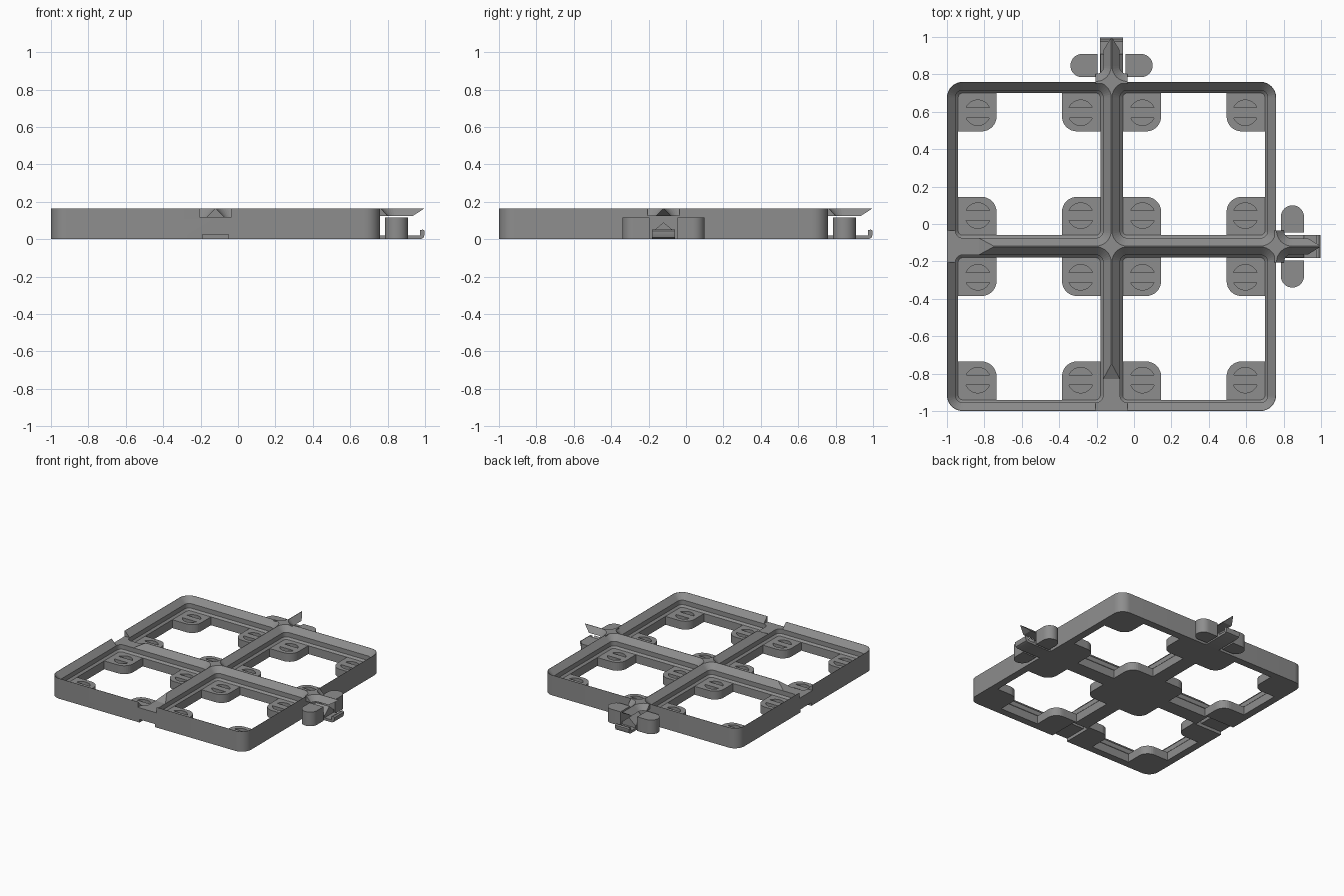
import bpy, bmesh, math
from mathutils import Matrix, Vector

if "Cube" in bpy.data.objects:
    bpy.data.objects.remove(bpy.data.objects["Cube"])

H, HALF, CELL, R = 0.165, 0.88, 0.44, 0.084
ORIGIN = Matrix.Translation((-0.12, -0.12, 0))
ROTS = [ORIGIN, ORIGIN @ Matrix.Rotation(math.pi / 2, 4, 'Z')]

gray = bpy.data.materials.new("medium_gray")
gray.diffuse_color = (0.27, 0.27, 0.27, 1)
gray.use_nodes = True
gray.node_tree.nodes["Principled BSDF"].inputs["Base Color"].default_value = gray.diffuse_color


def rounded(hx, hy, r, n=8):
    """Rounded rectangle outline."""
    pts = []
    for k, (sx, sy) in enumerate([(1, 1), (-1, 1), (-1, -1), (1, -1)]):
        for i in range(n + 1):
            a = math.pi / 2 * (k + i / n)
            pts.append((sx * (hx - r) + r * math.cos(a), sy * (hy - r) + r * math.sin(a)))
    return pts


def loft(bm, rings, m=Matrix()):
    """Closed solid through rings of equal length."""
    vs = [[bm.verts.new(m @ Vector(p)) for p in ring] for ring in rings]
    n = len(vs[0])
    bm.faces.new(vs[0][::-1])
    bm.faces.new(vs[-1])
    for a, b in zip(vs, vs[1:]):
        for i in range(n):
            j = (i + 1) % n
            bm.faces.new((a[i], a[j], b[j], b[i]))


def slab(bm, outline, z0, z1, m=Matrix()):
    loft(bm, [[(x, y, z) for x, y in outline] for z in (z0, z1)], m)


def prism(bm, profile, v0, v1, m=Matrix()):
    """Side profile (x, z) pulled across y."""
    loft(bm, [[(x, v, z) for x, z in profile] for v in (v0, v1)], m)


def box(bm, x0, x1, y0, y1, z0, z1, m=Matrix()):
    slab(bm, [(x0, y0), (x1, y0), (x1, y1), (x0, y1)], z0, z1, m)


def cell(bm, m):
    """Stepped and chamfered bin seat."""
    levels = [(0.068, 0.38), (0.083, 0.395), (0.12, 0.395), (H, 0.438), (H + 0.02, 0.438)]
    loft(bm, [[(x, y, z) for x, y in rounded(h, h, R - CELL + h)] for z, h in levels], m)


def finish(bm, name, helper=False):
    bmesh.ops.recalc_face_normals(bm, faces=bm.faces)
    me = bpy.data.meshes.new(name)
    bm.to_mesh(me)
    bm.free()
    ob = bpy.data.objects.new(name, me)
    bpy.context.collection.objects.link(ob)
    me.materials.append(gray)
    if helper:
        ob.hide_render = True
        ob.hide_set(True)
    return ob


def cut(target, bm, name):
    mod = target.modifiers.new(name, 'BOOLEAN')
    mod.operation, mod.solver = 'DIFFERENCE', 'EXACT'
    mod.object = finish(bm, name, True)


# Base frame
bm = bmesh.new()
slab(bm, rounded(HALF, HALF, R), 0, H, ORIGIN)
frame = finish(bm, "grid_frame")
centres = [ORIGIN @ Matrix.Translation((sx * CELL, sy * CELL, 0)) for sx in (-1, 1) for sy in (-1, 1)]

# Stepped seats
bm = bmesh.new()
for c in centres:
    cell(bm, c)
cut(frame, bm, "seat_cutter")

# Cross-shaped openings that leave a rounded pad in each corner
quarter = [(0.38, 0.175)] + [(0.255 + 0.08 * math.cos(a), 0.255 + 0.08 * math.sin(a))
                             for a in (math.pi * (1.5 - i / 16) for i in range(9))] + [(0.175, 0.38)]
cross = []
for k in range(4):
    q = Matrix.Rotation(k * math.pi / 2, 2)
    cross += [tuple(q @ Vector(p)) for p in quarter]
bm = bmesh.new()
for c in centres:
    slab(bm, cross, -0.02, 0.07, c)
cut(frame, bm, "opening_cutter")

# Round pad recesses split by a bar
bm = bmesh.new()
a0 = math.asin(0.027 / 0.068)
half_disc = [(0.068 * math.cos(a), 0.068 * math.sin(a))
             for a in (a0 + (math.pi - 2 * a0) * i / 14 for i in range(15))]
for c in centres:
    for px in (-0.275, 0.275):
        for py in (-0.275, 0.275):
            for rot in (0, math.pi):
                slab(bm, half_disc, 0.02, 0.08,
                     c @ Matrix.Translation((px, py, 0)) @ Matrix.Rotation(rot, 4, 'Z'))
cut(frame, bm, "recess_cutter")

# Sockets on the left and front edges: tongue pocket above, hook slot below
bm = bmesh.new()
for m in ROTS:
    prism(bm, [(-0.9, 0.12), (-0.71, 0.12), (-0.62, 0.1706), (-0.9, 0.1706)], -0.085, 0.085, m)
    prism(bm, [(-0.9, -0.01), (-0.635, -0.01), (-0.635, 0.055), (-0.68, 0.055),
               (-0.69, 0.025), (-0.9, 0.025)], -0.07, 0.07, m)
cut(frame, bm, "socket_cutter")

for m, side in zip(ROTS, ("right", "back")):
    # Pointed tongue continuing the rib
    bm = bmesh.new()
    box(bm, 0.87, 1.12, -0.085, 0.085, 0.123, H, m)
    tongue = finish(bm, side + "_tongue")
    bm = bmesh.new()
    for s in (-1, 1):
        cell(bm, m @ Matrix.Translation((HALF + CELL, s * CELL, 0)))
    cut(tongue, bm, side + "_tongue_side_cutter")
    bm = bmesh.new()
    prism(bm, [(1.04, 0.115), (1.125, 0.17), (1.2, 0.17), (1.2, 0.115)], -0.1, 0.1, m)
    cut(tongue, bm, side + "_tongue_end_cutter")

    # Flat spring arm with an upturned hook
    bm = bmesh.new()
    prism(bm, [(0.87, 0), (1.095, 0), (1.112, 0.008), (1.118, 0.025), (1.118, 0.045), (1.108, 0.052),
               (1.092, 0.048), (1.092, 0.02), (0.87, 0.02)], -0.062, 0.062, m)
    finish(bm, side + "_hook")

    # Ridge on the arm
    bm = bmesh.new()
    loft(bm, [[(x, -0.06, 0.015), (x, 0.06, 0.015), (x, 0.06, 0.04), (x, 0, 0.09), (x, -0.06, 0.04)]
              for x in (0.905, 1.03)], m)
    finish(bm, side + "_arm_ridge")

    # Pair of rounded tabs
    bm = bmesh.new()
    for s in (-1, 1):
        arc = [(0.967 + 0.062 * math.cos(a), s * (0.158 + 0.062 * math.sin(a)))
               for a in (math.pi * i / 16 for i in range(17))]
        slab(bm, [(1.029, s * 0.075)] + arc + [(0.905, s * 0.075)], 0, 0.115, m)
    finish(bm, side + "_tabs")

# Smooth the rounded corners while keeping hard edges
for ob in list(bpy.context.scene.objects):
    if not ob.hide_render:
        bpy.ops.object.select_all(action='DESELECT')
        ob.select_set(True)
        bpy.context.view_layer.objects.active = ob
        bpy.ops.object.shade_smooth_by_angle(angle=math.radians(30))
